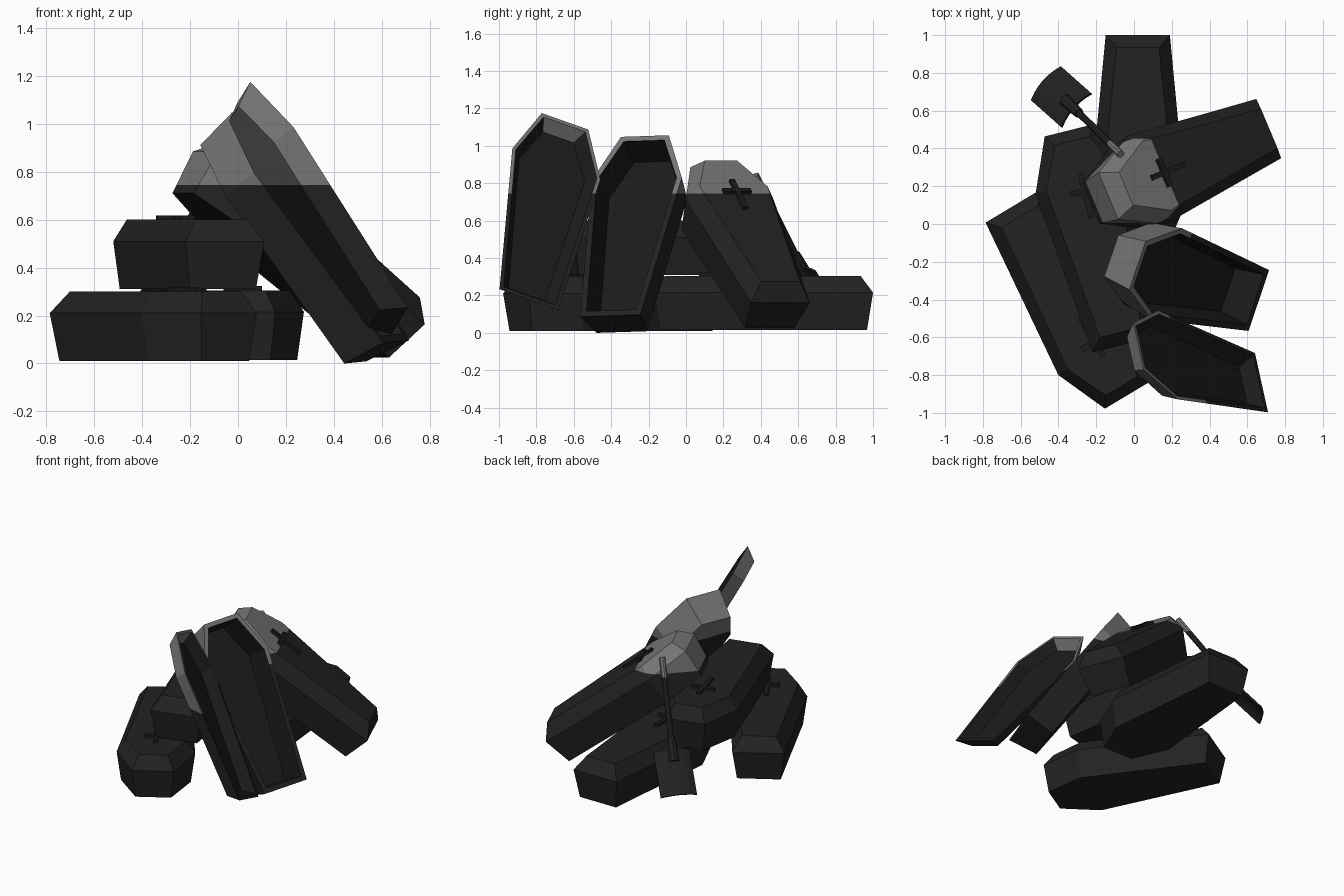
import bpy, bmesh, math
from mathutils import Vector, Matrix

if "Cube" in bpy.data.objects:
    bpy.data.objects.remove(bpy.data.objects["Cube"])


def material(name, v):
    m = bpy.data.materials.new(name)
    m.diffuse_color = (v, v, v, 1)
    m.use_nodes = True
    m.node_tree.nodes["Principled BSDF"].inputs["Base Color"].default_value = m.diffuse_color
    return m


DARK, PALE, INSIDE = 0, 1, 2
MATS = [material("charcoal wood", 0.016), material("pale grey dust", 0.18),
        material("black lining", 0.011)]
DUST_HEIGHT = 0.745


def frame(foot, head, right):
    """Local x = right, y = foot to head, z = out of the lid."""
    o = Vector(foot)
    y = (Vector(head) - o).normalized()
    x = Vector(right)
    x = (x - y * x.dot(y)).normalized()
    z = x.cross(y)
    return Matrix.Translation(o) @ Matrix((x, y, z)).transposed().to_4x4()


def outline(inset, z):
    """Six-sided coffin plan: foot, shoulders, head."""
    f, s, h = 0.17 - inset, 0.255 - inset, 0.135 - inset * 0.7
    y0, y1 = inset * 1.15, 1.17 - inset
    return [Vector(p) for p in ((-f, y0, z), (f, y0, z), (s, 0.89, z),
                                (h, y1, z), (-h, y1, z), (-s, 0.89, z))]


def loft(bm, rings, inside=()):
    """Join rings, cap both ends; rings in 'inside' start lining faces."""
    vs = [[bm.verts.new(p) for p in r] for r in rings]
    n = len(rings[0])
    for i in range(len(vs) - 1):
        for k in range(n):
            j = (k + 1) % n
            f = bm.faces.new((vs[i][k], vs[i][j], vs[i + 1][j], vs[i + 1][k]))
            if i in inside:
                f.material_index = INSIDE
    bm.faces.new(vs[0])
    cap = bm.faces.new(vs[-1])
    if inside:
        cap.material_index = INSIDE


def finish(name, bm, matrix=None, dusty=True):
    if matrix is not None:
        bm.transform(matrix)
    bmesh.ops.recalc_face_normals(bm, faces=bm.faces[:])
    if dusty:  # everything above one height is pale
        bmesh.ops.bisect_plane(bm, geom=bm.verts[:] + bm.edges[:] + bm.faces[:],
                               plane_co=(0, 0, DUST_HEIGHT), plane_no=(0, 0, 1))
        for f in bm.faces:
            if f.material_index != INSIDE and f.calc_center_median().z > DUST_HEIGHT:
                f.material_index = PALE
    me = bpy.data.meshes.new(name)
    bm.to_mesh(me)
    bm.free()
    for m in MATS:
        me.materials.append(m)
    ob = bpy.data.objects.new(name, me)
    bpy.context.collection.objects.link(ob)
    return ob


def box(bm, centre, size):
    bmesh.ops.create_cube(bm, size=1, matrix=Matrix.Translation(centre)
                          @ Matrix.Diagonal((*size, 1)))


def closed_coffin(name, matrix):
    bm = bmesh.new()
    loft(bm, [outline(0.028, 0), outline(0, 0.2), outline(0.058, 0.29)])
    finish(name, bm, matrix)
    # raised cross on the lid
    bm = bmesh.new()
    box(bm, (0, 0.81, 0.297), (0.03, 0.24, 0.022))
    box(bm, (0, 0.84, 0.297), (0.16, 0.03, 0.022))
    for f in bm.faces:
        f.material_index = INSIDE
    finish(name + "_cross", bm, matrix, dusty=False)


# closed coffins: two on the ground, one stacked, one leaning
closed_coffin("ground_coffin_front", frame((-0.64, 0.095, 0.01), (-0.04, -0.905, 0.01),
                                           (-0.857, -0.515, 0)))
closed_coffin("ground_coffin_back", frame((0.02, 1.0, 0.015), (0.02, -0.17, 0.015), (-1, 0, 0)))
closed_coffin("stacked_coffin", frame((-0.055, -0.638, 0.31), (-0.342, 0.496, 0.31),
                                      (0.969, 0.245, 0)))
lean = frame((0.713, 0.505, 0.163), (-0.135, 0.148, 0.885), (-0.387, 0.92, 0))
closed_coffin("leaning_coffin", lean @ Matrix.Translation((0, 0, -0.2)))

# open coffin base, leaning
bm = bmesh.new()
loft(bm, [outline(0.028, -0.2), outline(0, 0), outline(0.03, 0), outline(0.05, -0.17)],
     inside=(2,))
finish("open_coffin", bm, frame((0.661, -0.405, 0.092), (0.02, -0.22, 1.05), (0.312, 0.95, 0.044)))

# loose lid, leaning with its hollow side outward
bm = bmesh.new()
loft(bm, [outline(0.055, -0.09), outline(0, 0), outline(0.02, 0), outline(0.065, -0.07)],
     inside=(2,))
bm.faces.ensure_lookup_table()
bm.faces[2 * 6 + 3].material_index = DARK  # inner head slope takes dust
finish("loose_lid", bm, frame((0.675, -0.84, 0.178), (0.035, -0.65, 1.115), (-0.2, 0.92, -0.33)))


# shovel
def rod(bm, a, b, r1, r2, n=8):
    a, b = Vector(a), Vector(b)
    q = (b - a).to_track_quat('Z', 'Y')
    loft(bm, [[p + q @ Vector((r * math.cos(t), r * math.sin(t), 0))
               for t in (2 * math.pi * k / n for k in range(n))]
              for p, r in ((a, r1), (b, r2))])


bm = bmesh.new()
rod(bm, (-0.315, 0.61, 0.37), (-0.07, 0.37, 0.845), 0.018, 0.02)
finish("shovel_handle", bm)
bm = bmesh.new()
rod(bm, (-0.365, 0.655, 0.29), (-0.29, 0.585, 0.42), 0.034, 0.026)
finish("shovel_socket", bm)

# blade: slightly dished plate
top, tip = Vector((-0.32, 0.615, 0.35)), Vector((-0.48, 0.757, 0.12))
blade = frame(top, tip, (0.66, 0.75, 0))
bm = bmesh.new()
N = 6
rows = []
for dz in (0.006, -0.006):
    rows.append([[bm.verts.new(((i / N - 0.5) * 0.24, j / 4 * (tip - top).length,
                                dz + 0.03 * (2 * i / N - 1) ** 2 * (-1)))
                  for i in range(N + 1)] for j in range(5)])
for g in rows:
    for j in range(4):
        for i in range(N):
            bm.faces.new((g[j][i], g[j][i + 1], g[j + 1][i + 1], g[j + 1][i]))
bmesh.ops.bridge_loops(bm, edges=[e for e in bm.edges if e.is_boundary])
finish("shovel_blade", bm, blade)
